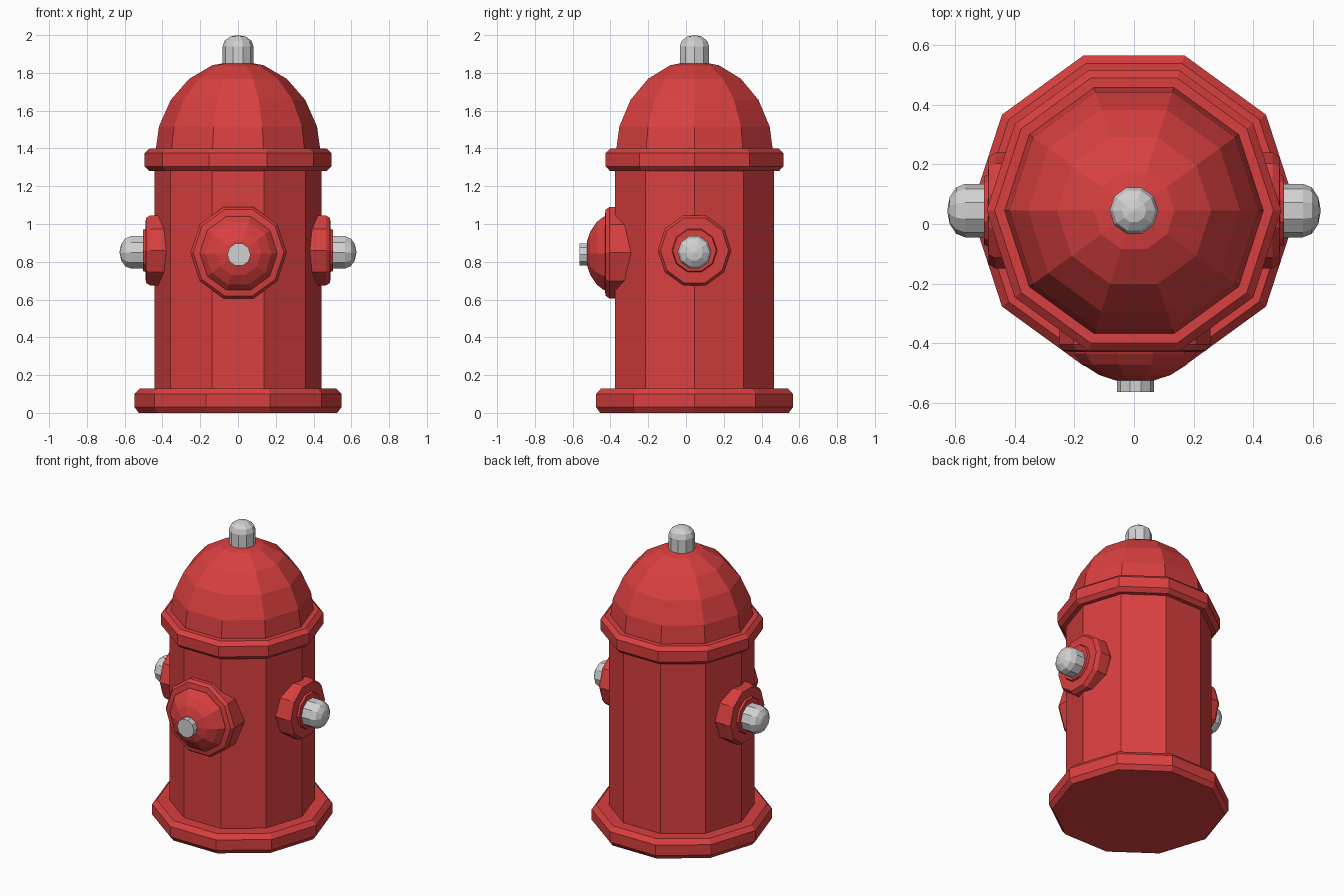
import bpy, bmesh, math
from mathutils import Matrix, Vector

if "Cube" in bpy.data.objects:
    bpy.data.objects.remove(bpy.data.objects["Cube"])

SIDES = 10
CY = 0.045  # axis of the barrel in y


def material(name, rgb):
    m = bpy.data.materials.new(name)
    m.diffuse_color = (*rgb, 1)
    m.use_nodes = True
    m.node_tree.nodes["Principled BSDF"].inputs["Base Color"].default_value = m.diffuse_color
    return m


RED = material("red paint", (0.70, 0.05, 0.05))
SILVER = material("silver metal", (0.64, 0.64, 0.64))


def lathe(name, profile, mat, origin, right=(1, 0, 0), up=(0, 1, 0)):
    """Closed ten-sided solid from (radius, height) points; axis = right x up."""
    r, u = Vector(right), Vector(up)
    n = r.cross(u)
    place = Matrix((r, u, n)).transposed()
    bm = bmesh.new()
    rings = []
    for rad, h in profile:
        ring = []
        for i in range(SIDES):
            a = 2 * math.pi * i / SIDES
            p = Vector((rad * math.cos(a), rad * math.sin(a), h))
            ring.append(bm.verts.new(place @ p + Vector(origin)))
        rings.append(ring)
    for a, b in zip(rings, rings[1:]):
        for i in range(SIDES):
            j = (i + 1) % SIDES
            bm.faces.new((a[i], a[j], b[j], b[i]))
    bm.faces.new(rings[0][::-1])
    bm.faces.new(rings[-1])
    bmesh.ops.recalc_face_normals(bm, faces=bm.faces)
    me = bpy.data.meshes.new(name)
    bm.to_mesh(me)
    bm.free()
    me.materials.append(mat)
    ob = bpy.data.objects.new(name, me)
    bpy.context.collection.objects.link(ob)
    return ob


def dome(radius, height, base, first=0, steps=5):
    """Quarter-ellipse profile ending in a tiny flat tip."""
    return [(max(radius * math.cos(math.pi / 2 * k / steps), 0.002),
             base + height * math.sin(math.pi / 2 * k / steps))
            for k in range(first, steps + 1)]


# Upright parts: base, barrel, collar, bonnet, top knob
axis = (0, CY, 0)
lathe("base_flange", [(0.525, 0), (0.548, 0.03), (0.548, 0.10), (0.52, 0.13)], RED, axis)
lathe("barrel", [(0.443, 0.10), (0.443, 1.32)], RED, axis)
lathe("collar", [(0.47, 1.28), (0.495, 1.305), (0.495, 1.375), (0.468, 1.40)], RED, axis)
lathe("bonnet", dome(0.44, 0.505, 1.36), RED, axis)
lathe("top_knob", [(0.082, 1.84)] + dome(0.082, 0.06, 1.94, steps=3), SILVER, axis)

# Side outlets, one on each side
for side, s in (("right", 1), ("left", -1)):
    frame = dict(origin=(0, CY, 0.86), right=(0, s, 0), up=(0, 0, 1))
    lathe(side + "_outlet_flange",
          [(0.185, 0.34), (0.195, 0.40), (0.195, 0.465), (0.18, 0.488),
           (0.12, 0.49), (0.115, 0.503)], RED, **frame)
    frame["origin"] = (0, CY, 0.85)
    lathe(side + "_outlet_knob",
          [(0.09, 0.48)] + dome(0.09, 0.06, 0.567, steps=3), SILVER, **frame)

# Front outlet with domed cap and bolt
lathe("front_outlet_flange",
      [(0.25, 0.26), (0.255, 0.405), (0.24, 0.425), (0.21, 0.43)],
      RED, (0.003, 0, 0.848), (1, 0, 0), (0, 0, 1))
lathe("front_outlet_cap",
      [(0.207, 0.40), (0.205, 0.435), (0.175, 0.472), (0.12, 0.507), (0.065, 0.525)],
      RED, (0.003, 0, 0.845), (1, 0, 0), (0, 0, 1))
lathe("front_outlet_bolt", [(0.062, 0.50), (0.062, 0.564)],
      SILVER, (0.005, 0, 0.838), (1, 0, 0), (0, 0, 1))
